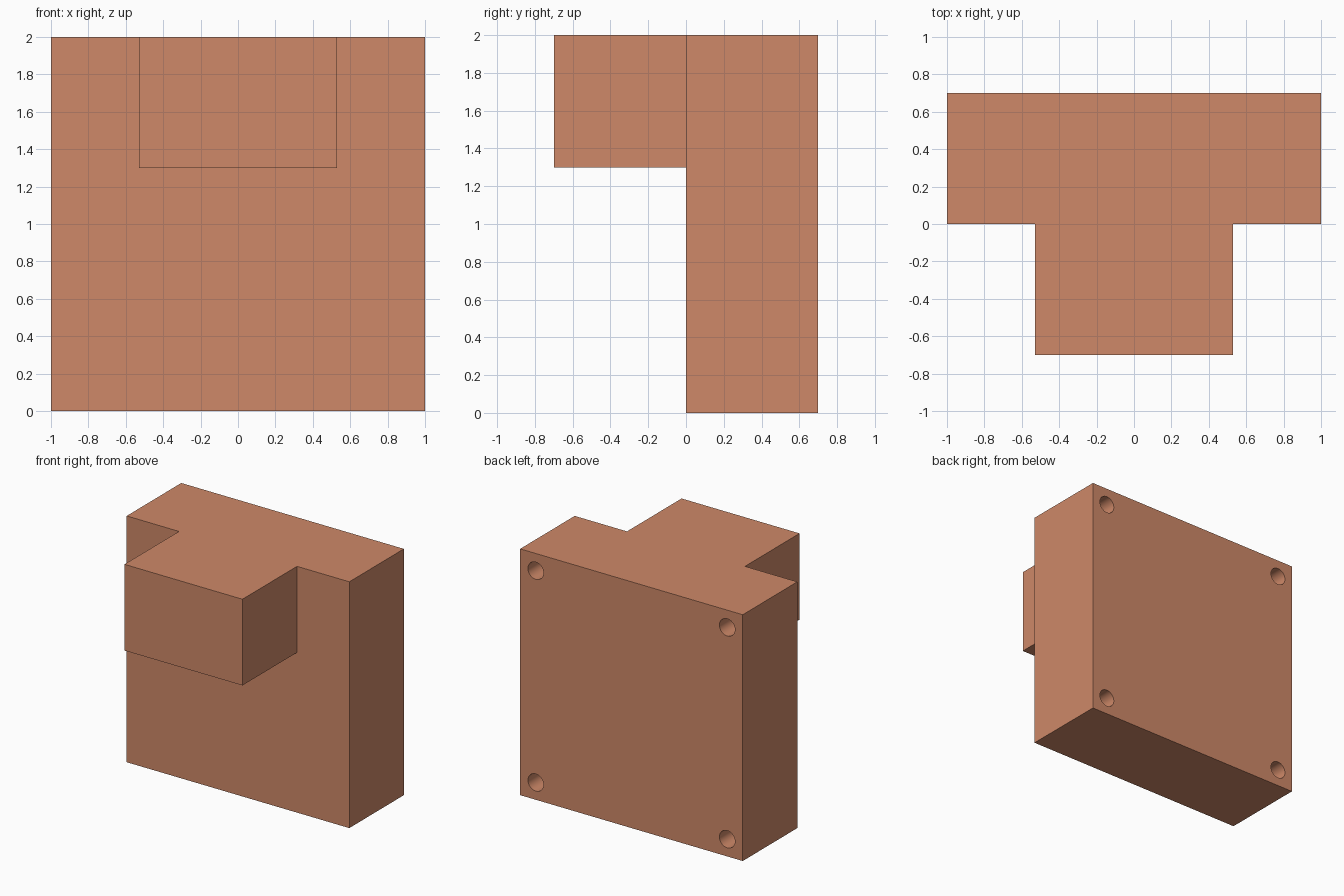
import bpy
from math import radians

if "Cube" in bpy.data.objects:
    bpy.data.objects.remove(bpy.data.objects["Cube"])

HALF_W, DEPTH, HEIGHT = 1.0, 0.70, 2.0
LUG_HALF_W, LUG_BOTTOM = 0.53, 1.30
HOLE_R, HOLE_DEPTH, HOLE_INSET = 0.07, 0.40, 0.14

mat = bpy.data.materials.new("terracotta")
mat.diffuse_color = (0.62, 0.25, 0.14, 1)
mat.use_nodes = True
mat.node_tree.nodes["Principled BSDF"].inputs["Base Color"].default_value = mat.diffuse_color


def box(name, lo, hi):
    centre = [(a + b) / 2 for a, b in zip(lo, hi)]
    bpy.ops.mesh.primitive_cube_add(size=1, location=centre)
    ob = bpy.context.object
    ob.name = name
    ob.scale = [b - a for a, b in zip(lo, hi)]
    bpy.ops.object.transform_apply(location=True, rotation=True, scale=True)
    ob.data.materials.append(mat)
    return ob


def apply_mod(ob, kind, **settings):
    mod = ob.modifiers.new(kind.lower(), kind)
    for key, value in settings.items():
        setattr(mod, key, value)
    bpy.context.view_layer.objects.active = ob
    bpy.ops.object.modifier_apply(modifier=mod.name)


def combine(ob, tool, operation):
    apply_mod(ob, 'BOOLEAN', object=tool, operation=operation, solver='EXACT')
    bpy.data.objects.remove(tool, do_unlink=True)


# Upright slab fused with the lug on its upper front
block = box("mounting_block", (-HALF_W, 0, 0), (HALF_W, DEPTH, HEIGHT))
lug = box("front_lug", (-LUG_HALF_W, -0.70, LUG_BOTTOM), (LUG_HALF_W, 0.2, HEIGHT))
combine(block, lug, 'UNION')
apply_mod(block, 'DECIMATE', decimate_type='DISSOLVE', angle_limit=radians(1))

# Blind round holes in the four corners of the back
for x in (-HALF_W + HOLE_INSET, HALF_W - HOLE_INSET):
    for z in (HOLE_INSET, HEIGHT - HOLE_INSET):
        bpy.ops.mesh.primitive_cylinder_add(
            vertices=32, radius=HOLE_R, depth=2 * HOLE_DEPTH,
            location=(x, DEPTH, z), rotation=(radians(90), 0, 0))
        hole = bpy.context.object
        hole.name = "hole_cutter"
        hole.hide_render = True
        hole.data.materials.append(mat)
        combine(block, hole, 'DIFFERENCE')

# Smooth hole walls, crisp block edges
bpy.ops.object.select_all(action='DESELECT')
block.select_set(True)
bpy.context.view_layer.objects.active = block
bpy.ops.object.shade_smooth_by_angle(angle=radians(30))
